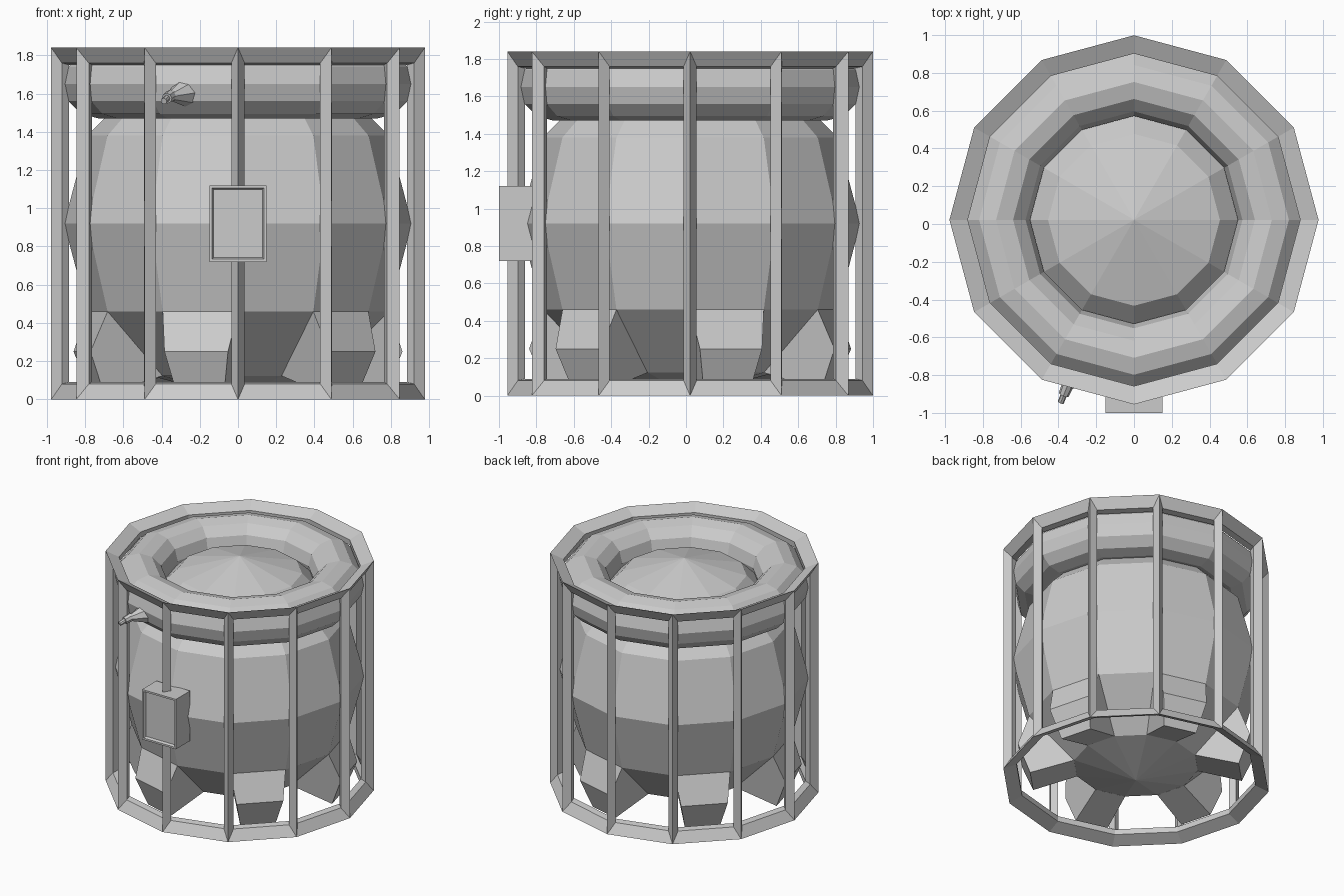
import bpy, bmesh
from math import radians, sin, cos, pi
from mathutils import Vector

if "Cube" in bpy.data.objects:
    bpy.data.objects.remove(bpy.data.objects["Cube"])

N = 12
CY = 0.022          # the round parts sit slightly behind the origin


def finish(name, bm):
    bmesh.ops.recalc_face_normals(bm, faces=bm.faces)
    me = bpy.data.meshes.new(name)
    bm.to_mesh(me)
    bm.free()
    ob = bpy.data.objects.new(name, me)
    bpy.context.collection.objects.link(ob)
    return ob


def polar(r, deg, z, side=0.0):
    a = radians(deg)
    return Vector((r * cos(a) - side * sin(a), CY + r * sin(a) + side * cos(a), z))


def solid(name, verts, faces):
    bm = bmesh.new()
    vs = [bm.verts.new(v) for v in verts]
    for f in faces:
        bm.faces.new([vs[i] for i in f])
    return finish(name, bm)


# Cage: twelve posts between two mitred rings, diamond-shaped bars
bm = bmesh.new()
ends = []
for z0, s in ((0.045, 1), (1.795, -1)):
    ring = []
    for k in range(N):
        a = 30 * k
        ring.append({
            "outer": bm.verts.new(polar(0.977, a, z0 - 0.045 * s)),
            "inner": bm.verts.new(polar(0.883, a, z0 + 0.045 * s)),
            "cap": bm.verts.new(polar(0.880, a, z0)),
            "left": bm.verts.new(polar(0.921, a, z0 + 0.036 * s, 0.035)),
            "right": bm.verts.new(polar(0.921, a, z0 + 0.036 * s, -0.035)),
        })
    ends.append(ring)
    for k in range(N):
        p, q = ring[k], ring[(k + 1) % N]
        for a1, b1, a2, b2 in (("outer", "left", "outer", "right"), ("outer", "cap", "outer", "cap"),
                               ("cap", "inner", "cap", "inner"), ("inner", "left", "inner", "right")):
            bm.faces.new((p[a1], q[a2], q[b2], p[b1]))
for lo, hi in zip(*ends):
    for a in ("outer", "inner"):
        for b in ("left", "right"):
            bm.faces.new((lo[a], lo[b], hi[b], hi[a]))
finish("cage", bm)

# Body: low-poly globe
bm = bmesh.new()
bmesh.ops.create_uvsphere(bm, u_segments=N, v_segments=6, radius=1)
for v in bm.verts:
    v.co = Vector((v.co.x * 0.91, v.co.y * 0.91 + CY, v.co.z * 0.92 + 0.92))
finish("body", bm)

# Inflated collar around the top
bpy.ops.mesh.primitive_torus_add(major_segments=N, minor_segments=12, major_radius=0.73,
                                 minor_radius=0.18, location=(0, CY, 1.65))
bpy.context.object.name = "top_collar"

# Six feet growing out of every other lower facet of the body
BOX = [(0, 1, 2, 3), (4, 5, 6, 7), (0, 1, 5, 4), (1, 2, 6, 5), (2, 3, 7, 6), (3, 0, 4, 7)]
for i in range(6):
    a = -105 + 60 * i
    loops = []
    for rt, zt, wt, rb, zb, wb in ((0.761, 0.46, 0.204, 0.44, 0.123, 0.118),
                                   (0.845, 0.25, 0.172, 0.76, 0.03, 0.128)):
        loops += [polar(rt, a, zt, -wt), polar(rt, a, zt, wt),
                  polar(rb, a, zb, wb), polar(rb, a, zb, -wb)]
    solid(f"foot_{i + 1}", loops, BOX)

# Control box with a recessed front panel
bm = bmesh.new()
bmesh.ops.create_cube(bm, size=1)
for v in bm.verts:
    v.co = Vector((v.co.x * 0.30, v.co.y * 0.18 - 0.91, v.co.z * 0.40 + 0.92))
bm.normal_update()
front = [f for f in bm.faces if f.normal.y < -0.9]
bmesh.ops.inset_region(bm, faces=front, thickness=0.02)
bmesh.ops.inset_region(bm, faces=front, thickness=0.012, depth=-0.02)
finish("control_box", bm)


# Air valve on the collar: flared base, thick sleeve, thin tip
def rod(name, start, end, r1, r2, sides=8):
    a, b = Vector(start), Vector(end)
    d = b - a
    bpy.ops.mesh.primitive_cone_add(vertices=sides, radius1=r1, radius2=r2, depth=d.length,
                                    location=(a + b) / 2,
                                    rotation=d.to_track_quat('Z', 'Y').to_euler())
    bpy.context.object.name = name


rod("valve_base", (-0.26, -0.74, 1.61), (-0.355, -0.868, 1.585), 0.09, 0.022)
rod("valve_sleeve", (-0.35, -0.85, 1.59), (-0.372, -0.905, 1.575), 0.032, 0.028)
rod("valve_tip", (-0.370, -0.90, 1.577), (-0.388, -0.945, 1.56), 0.017, 0.017)
